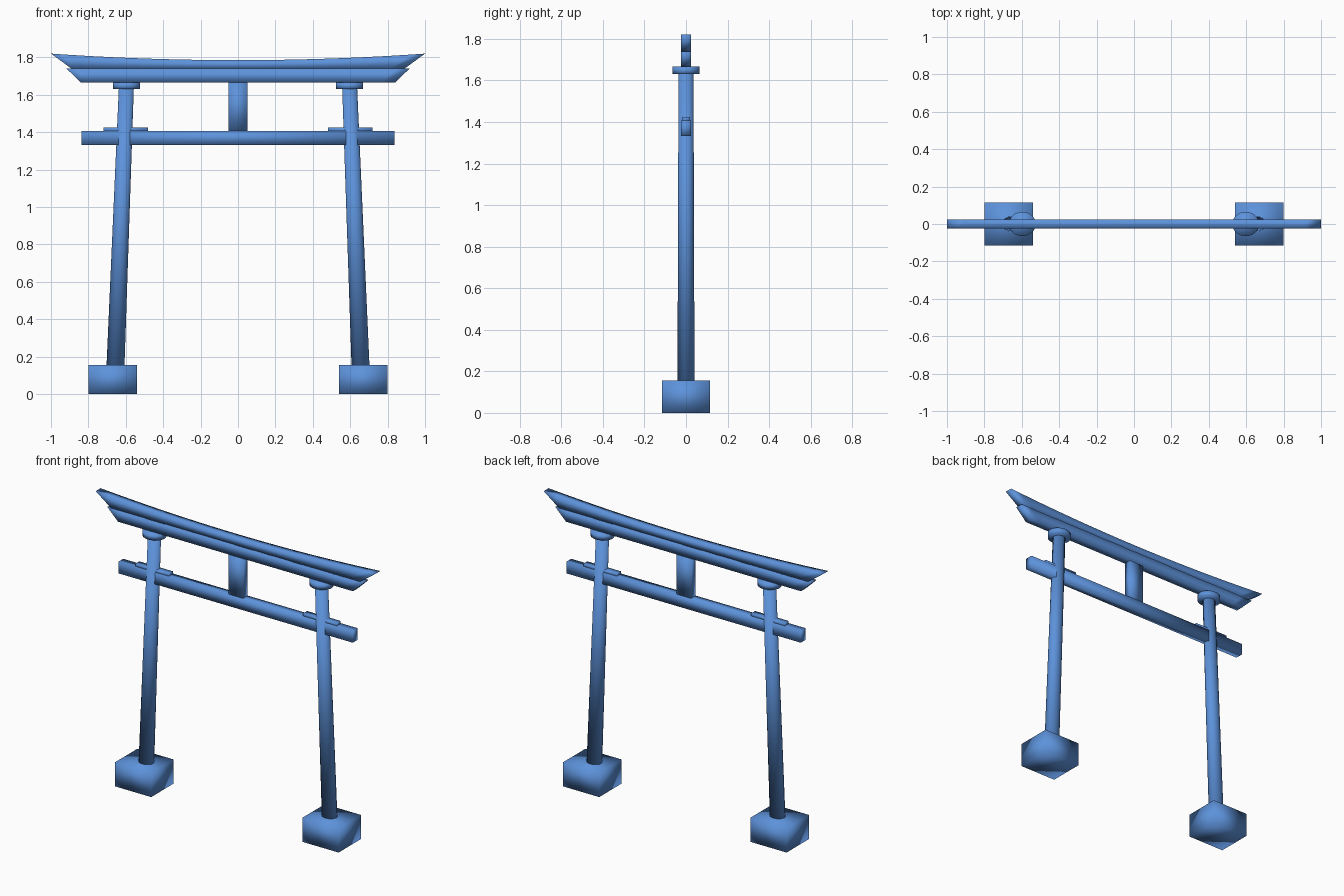
import bpy, bmesh

if "Cube" in bpy.data.objects:
    bpy.data.objects.remove(bpy.data.objects["Cube"])

blue = bpy.data.materials.new("blue_paint")
blue.diffuse_color = (0.11, 0.29, 0.71, 1)
blue.use_nodes = True
blue.node_tree.nodes["Principled BSDF"].inputs["Base Color"].default_value = blue.diffuse_color


def make_object(name, bm):
    bmesh.ops.recalc_face_normals(bm, faces=bm.faces)
    for face in bm.faces:
        face.smooth = True  # soft shading runs across every edge
    mesh = bpy.data.meshes.new(name)
    bm.to_mesh(mesh)
    bm.free()
    mesh.materials.append(blue)
    obj = bpy.data.objects.new(name, mesh)
    bpy.context.collection.objects.link(obj)
    return obj


def prism(name, outline, half_depth):
    """Front-view (x, z) outline extruded along y."""
    bm = bmesh.new()
    face = bm.faces.new([bm.verts.new((x, -half_depth, z)) for x, z in outline])
    new = bmesh.ops.extrude_face_region(bm, geom=[face])["geom"]
    verts = [v for v in new if isinstance(v, bmesh.types.BMVert)]
    bmesh.ops.translate(bm, vec=(0, 2 * half_depth, 0), verts=verts)
    if not any(face.is_valid and len(face.verts) and face.normal.y < 0 for face in bm.faces):
        bm.normal_update()
    return make_object(name, bm)


def box(name, x0, x1, half_depth, z0, z1):
    return prism(name, [(x0, z0), (x1, z0), (x1, z1), (x0, z1)], half_depth)


def round_post(name, bottom, top, sides=32):
    """Elliptical post between two (x, z, radius_x, radius_y) ends."""
    bm = bmesh.new()
    bmesh.ops.create_cone(bm, cap_ends=True, segments=sides,
                          radius1=1, radius2=1, depth=2)
    for v in bm.verts:
        x, z, rx, ry = top if v.co.z > 0 else bottom
        v.co = (x + v.co.x * rx, v.co.y * ry, z)
    return make_object(name, bm)


def lintel(name, half_bottom, z_bottom, half_top, z_top, rise, half_depth, n=24):
    """Slant-ended beam made of slices, its top curving up by rise at the ends."""
    bm = bmesh.new()
    rings = []
    for i in range(n + 1):
        t = 2 * i / n - 1
        xb, xt, zt = t * half_bottom, t * half_top, z_top + rise * t * t
        rings.append([bm.verts.new(p) for p in (
            (xb, -half_depth, z_bottom), (xb, half_depth, z_bottom),
            (xt, half_depth, zt), (xt, -half_depth, zt))])
    for a, b in zip(rings, rings[1:]):
        for k in range(4):
            bm.faces.new((a[k], a[k - 1], b[k - 1], b[k]))
    bm.faces.new(rings[0])
    bm.faces.new(rings[-1])
    return make_object(name, bm)


# Leaning pillars with foot blocks, collars and wedges
for side, s in (("left", -1), ("right", 1)):
    box(f"{side}_foot_block", s * 0.67 - 0.13, s * 0.67 + 0.13, 0.115, 0, 0.155)
    round_post(f"{side}_pillar", (s * 0.655, 0.15, 0.048, 0.041),
               (s * 0.597, 1.64, 0.04, 0.036))
    round_post(f"{side}_collar", (s * 0.597, 1.63, 0.072, 0.065),
               (s * 0.597, 1.666, 0.072, 0.065))
    box(f"{side}_wedge", s * 0.6 - 0.12, s * 0.6 + 0.12, 0.02, 1.4, 1.424)

# Tie beam and centre strut
box("tie_beam", -0.838, 0.838, 0.025, 1.332, 1.407)
box("centre_strut", -0.052, 0.052, 0.023, 1.405, 1.667)

# Straight lower lintel and curved upper lintel
lintel("lower_lintel", 0.84, 1.665, 0.917, 1.74, 0, 0.025)
lintel("upper_lintel", 0.888, 1.738, 1, 1.785, 0.035, 0.025)
